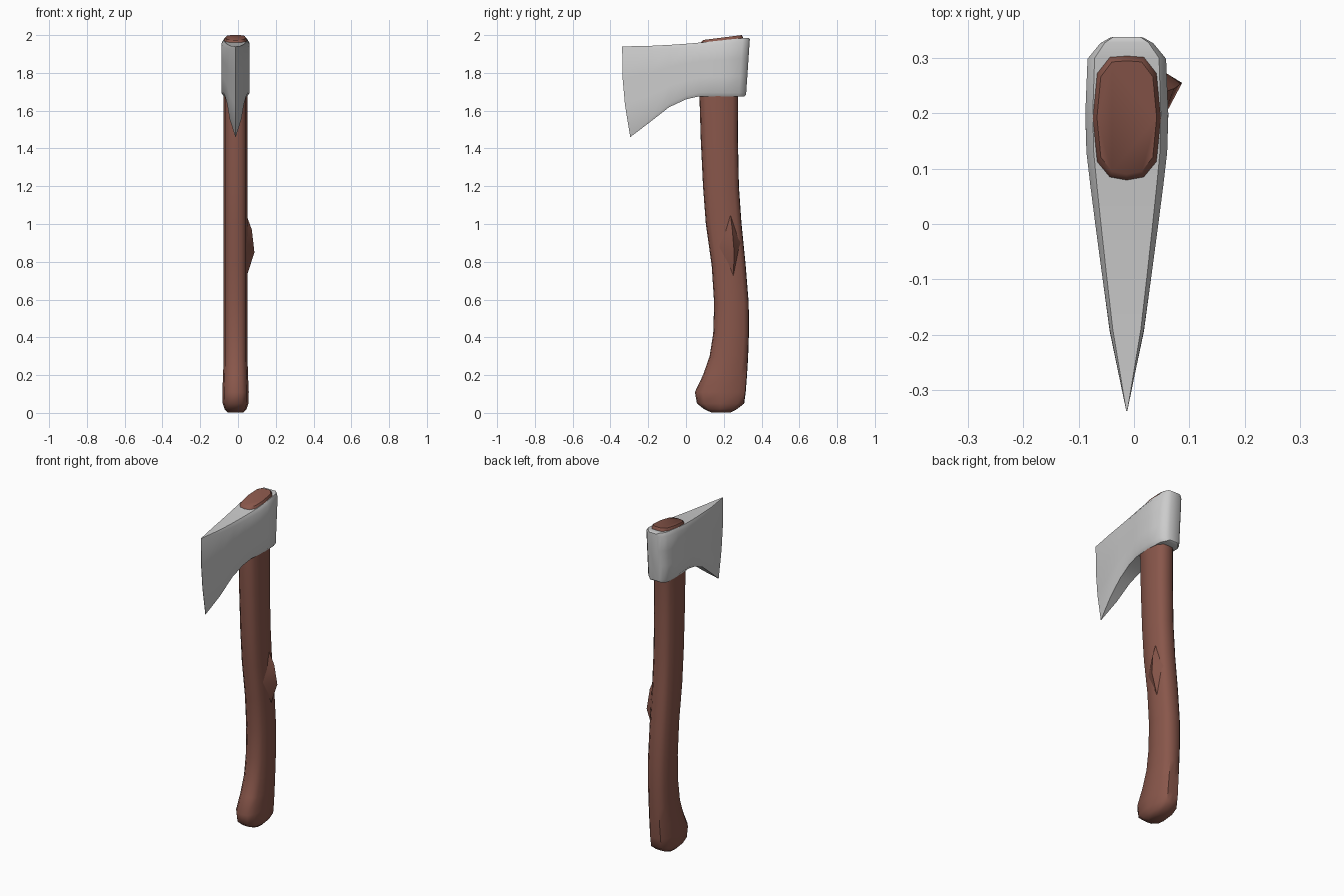
import bpy, bmesh, math

if "Cube" in bpy.data.objects:
    bpy.data.objects.remove(bpy.data.objects["Cube"])

CX = -0.013  # the axe's own centre line; the splinter sticks out on +x


def make_object(name, bm, angle, mat=None):
    bmesh.ops.recalc_face_normals(bm, faces=bm.faces)
    me = bpy.data.meshes.new(name)
    bm.to_mesh(me)
    bm.free()
    ob = bpy.data.objects.new(name, me)
    bpy.context.collection.objects.link(ob)
    if mat:
        me.materials.append(mat)
    bpy.ops.object.select_all(action='DESELECT')
    ob.select_set(True)
    bpy.context.view_layer.objects.active = ob
    bpy.ops.object.shade_smooth_by_angle(angle=math.radians(angle))
    return ob


def loft(rings):
    """Skin a list of equal-length point rings and cap both ends."""
    bm = bmesh.new()
    vs = [[bm.verts.new(p) for p in r] for r in rings]
    n = len(rings[0])
    for a, b in zip(vs, vs[1:]):
        for i in range(n):
            j = (i + 1) % n
            bm.faces.new((a[i], a[j], b[j], b[i]))
    bm.faces.new(vs[0])
    bm.faces.new(vs[-1])
    return bm


wood = bpy.data.materials.new("wood")
wood.diffuse_color = (0.25, 0.095, 0.07, 1)
wood.use_nodes = True
wood.node_tree.nodes["Principled BSDF"].inputs["Base Color"].default_value = wood.diffuse_color

# Handle: rounded 12-sided section swept up the curved grip
half = [(0, -1), (.5, -.95), (.87, -.7), (1, 0), (.87, .72), (.5, .98), (0, 1)]
section = half + [(-x, y) for x, y in half[-2:0:-1]]
# z, front y, back y, half width, tilt (rise from centre to back)
stations = [
    (0.002, 0.135, 0.235, 0.040, 0),
    (0.020, 0.095, 0.270, 0.058, 0),
    (0.050, 0.058, 0.308, 0.068, 0),
    (0.110, 0.047, 0.316, 0.070, 0),
    (0.200, 0.090, 0.323, 0.066, 0),
    (0.300, 0.125, 0.329, 0.063, 0),
    (0.420, 0.144, 0.333, 0.063, 0),
    (0.580, 0.149, 0.332, 0.063, 0),
    (0.780, 0.136, 0.316, 0.063, 0),
    (1.000, 0.105, 0.294, 0.063, 0),
    (1.200, 0.090, 0.280, 0.063, 0),
    (1.450, 0.078, 0.275, 0.063, 0),
    (1.680, 0.071, 0.276, 0.063, 0),
    (1.970, 0.077, 0.305, 0.063, 0.012),
    (1.987, 0.090, 0.295, 0.054, 0.013),
]
rings = []
for z, yf, yb, w, tilt in stations:
    yc, hy = (yf + yb) / 2, (yb - yf) / 2
    rings.append([(CX + x * w, yc + y * hy, z + y * tilt) for x, y in section])
make_object("handle", loft(rings), 45, wood)

# Splinter: faceted chip on the right side of the handle
bm = bmesh.new()
top, front, low, back = [bm.verts.new(p) for p in (
    (0.044, 0.235, 1.05), (0.042, 0.17, 0.88), (0.042, 0.25, 0.71), (0.030, 0.29, 0.90))]
ridge_a = bm.verts.new((0.073, 0.245, 0.97))
ridge_b = bm.verts.new((0.087, 0.255, 0.85))
for f in ((top, front, ridge_a), (front, ridge_b, ridge_a), (front, low, ridge_b),
          (low, back, ridge_b), (back, ridge_a, ridge_b), (back, top, ridge_a),
          (top, back, low, front)):
    bm.faces.new(f)
make_object("handle_splinter", bm, 30, wood)

# Axe head: wedge lofted from cutting edge to poll, with chamfered rims
# top y, top z, bottom y, bottom z, half width, forward bulge
slices = [
    (-0.338, 1.940, -0.295, 1.460, 0.001, 0.014),
    (-0.190, 1.943, -0.190, 1.540, 0.031, 0.004),
    (-0.090, 1.948, -0.090, 1.618, 0.045, 0),
    (0.000, 1.954, 0.000, 1.660, 0.057, 0),
    (0.070, 1.960, 0.070, 1.676, 0.066, 0),
    (0.130, 1.966, 0.130, 1.676, 0.073, 0),
    (0.200, 1.974, 0.195, 1.675, 0.075, 0),
    (0.300, 1.984, 0.280, 1.674, 0.071, 0),
    (0.328, 1.986, 0.308, 1.676, 0.048, 0),
    (0.338, 1.980, 0.318, 1.684, 0.030, 0),
]
rings = []
for yt, zt, yb, zb, w, bulge in slices:
    h = zt - zb
    c = min(0.02, w * 0.5) / h          # chamfer as a share of the height
    side = []
    for t, s in ((0, .82), (c, 1), (.35, 1), (.65, 1), (1 - c, 1), (1, .82)):
        y = yb + (yt - yb) * t - bulge * 4 * t * (1 - t)
        side.append((s * w, y, zb + h * t))
    rings.append([(CX + x, y, z) for x, y, z in side]
                 + [(CX - x, y, z) for x, y, z in reversed(side)])
make_object("axe_head", loft(rings), 40)
